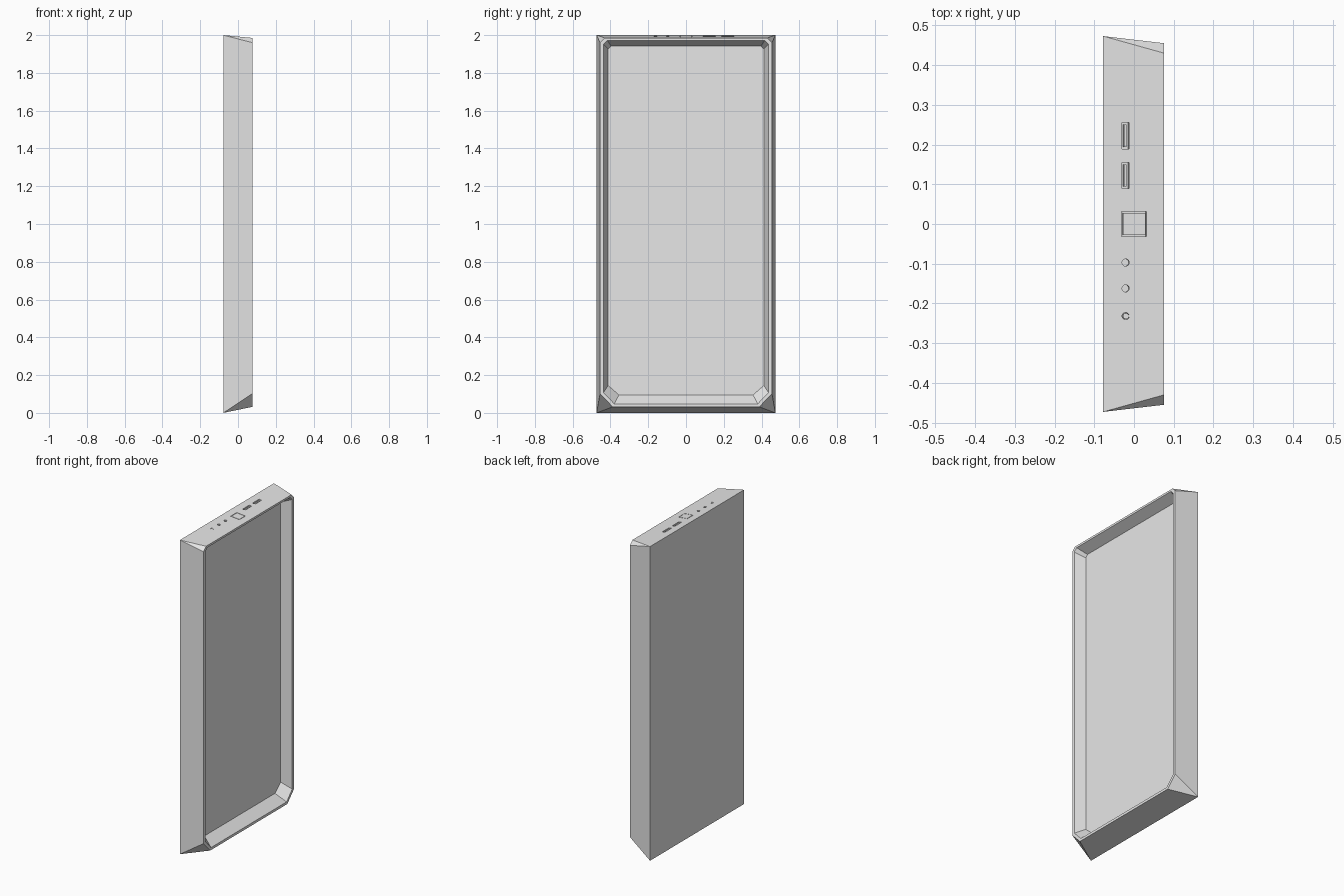
import bpy, bmesh, math
from mathutils import Matrix, Vector

old = bpy.data.objects.get("Cube")
if old:
    bpy.data.objects.remove(old, do_unlink=True)

GREY = (0.8, 0.8, 0.8, 1.0)
grey = bpy.data.materials.new("light grey")
grey.use_nodes = True
grey.diffuse_color = GREY
grey.node_tree.nodes["Principled BSDF"].inputs["Base Color"].default_value = GREY

BACK, RIM, FLOOR = -0.078, 0.076, 0.012   # depths along x
SLOPE = 0.015 / (RIM - BACK)              # the top falls away to the open side
PORT_X = -0.021


def make_object(name, bm):
    bmesh.ops.recalc_face_normals(bm, faces=bm.faces)
    mesh = bpy.data.meshes.new(name)
    bm.to_mesh(mesh)
    bm.free()
    mesh.materials.append(grey)
    obj = bpy.data.objects.new(name, mesh)
    bpy.context.collection.objects.link(obj)
    return obj


def ring(bm, x, half, low, high, low_y=0, low_z=0, top=0):
    """Rectangle in the yz plane with chamfered corners, as eight vertices."""
    side = [(half - low_y, low), (half, low + low_z), (half, high - top), (half - top, high)]
    outline = side + [(-y, z) for y, z in reversed(side)]
    return [bm.verts.new((x, y, z)) for y, z in outline]


def on_top(x, y, sink=0.0):
    """Frame lying on the sloping top face."""
    spot = Vector((x, y, 2 - SLOPE * (x - BACK) - sink))
    return Matrix.Translation(spot) @ Matrix.Rotation(math.atan(SLOPE), 4, "Y")


def box(bm, x, y, size, sink=0.0):
    bmesh.ops.create_cube(bm, size=1, matrix=on_top(x, y, sink) @ Matrix.Diagonal((*size, 1)))


def disc(bm, x, y, radius, depth, sink=0.0):
    bmesh.ops.create_cone(bm, cap_ends=True, segments=20, radius1=radius, radius2=radius,
                          depth=depth, matrix=on_top(x, y, sink))


# Case: sharp back rectangle, chamfered rim and shallow tray
bm = bmesh.new()
loops = [
    ring(bm, BACK, 0.473, 0.0, 2.0),
    ring(bm, RIM, 0.455, 0.032, 1.985, 0.067, 0.07, 0.025),
    ring(bm, RIM, 0.437, 0.048, 1.972, 0.057, 0.06, 0.02),
    ring(bm, FLOOR, 0.412, 0.095, 1.942, 0.057, 0.05, 0.015),
]
for a, b in zip(loops, loops[1:]):
    for i in range(8):
        j = (i + 1) % 8
        bm.faces.new((a[i], a[j], b[j], b[i]))
bm.faces.new(loops[0])
bm.faces.new(loops[-1])
bmesh.ops.remove_doubles(bm, verts=bm.verts, dist=0.0001)
case = make_object("case", bm)

# Recesses in the top: two ports, a square button and three round holes
ports = (0.222, 0.122)
holes = (-0.097, -0.162, -0.232)
bm = bmesh.new()
for y in ports:
    box(bm, PORT_X, y, (0.018, 0.066, 0.06))
for y in holes:
    disc(bm, PORT_X, y, 0.009, 0.03)
box(bm, 0, 0, (0.062, 0.062, 0.03))
cutter = make_object("recess_cutter", bm)
cutter.hide_render = True

cut = case.modifiers.new("recesses", "BOOLEAN")
cut.operation = "DIFFERENCE"
cut.solver = "EXACT"
cut.object = cutter
bpy.context.view_layer.objects.active = case
bpy.ops.object.modifier_apply(modifier=cut.name)
bpy.data.objects.remove(cutter, do_unlink=True)

# Contact tongues inside the ports
for number, y in enumerate(ports, 1):
    bm = bmesh.new()
    box(bm, PORT_X - 0.002, y, (0.007, 0.056, 0.025), 0.0165)
    make_object(f"port_tongue_{number}", bm)

# Square power button, level with the top
bm = bmesh.new()
box(bm, 0, 0, (0.056, 0.056, 0.016), 0.008)
make_object("power_button", bm)

# Round indicator, level with the top
bm = bmesh.new()
disc(bm, PORT_X, holes[2], 0.0075, 0.016, 0.008)
make_object("indicator", bm)
